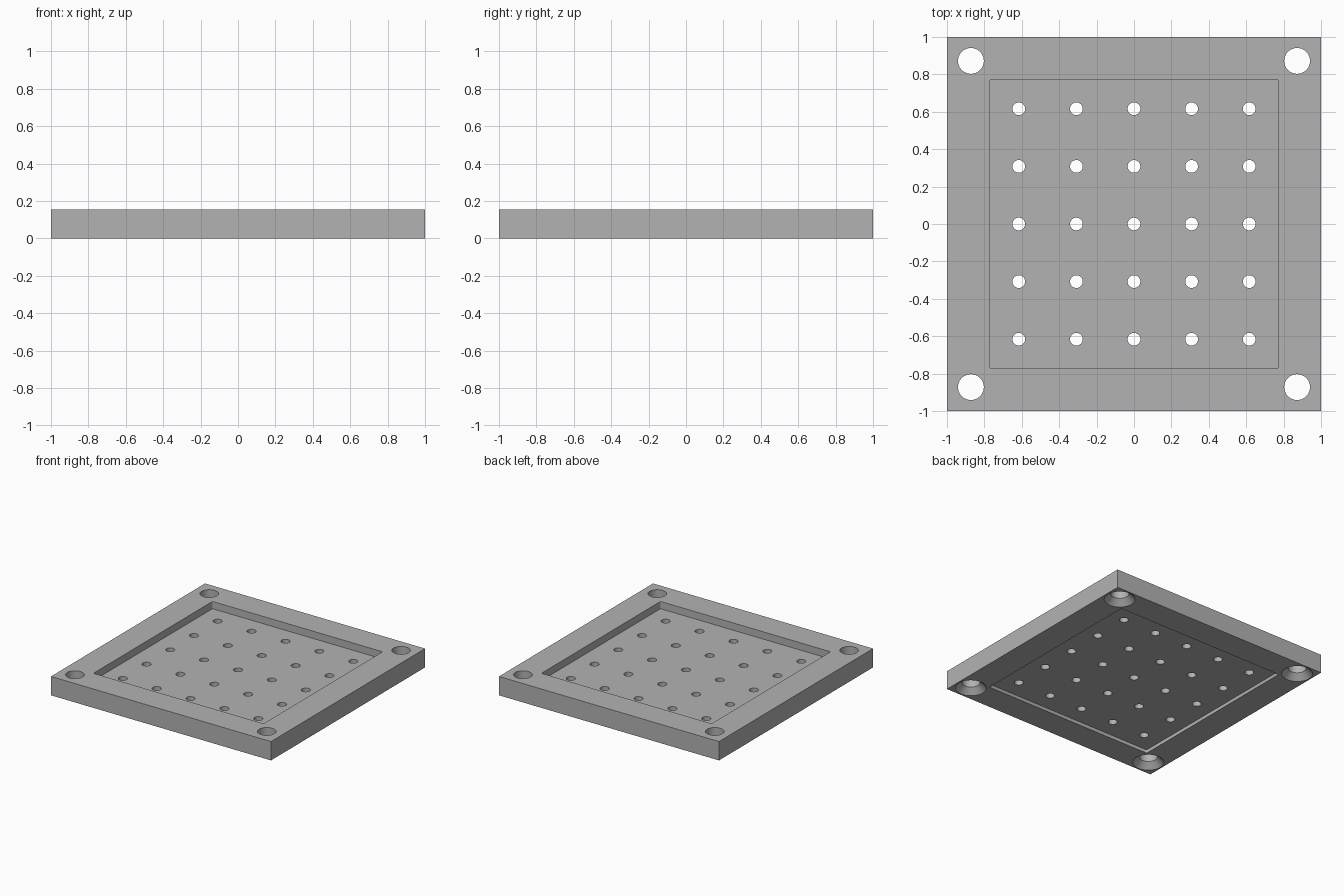
import bpy, bmesh, math
from mathutils import Matrix

cube = bpy.data.objects.get("Cube")
if cube:
    bpy.data.objects.remove(cube, do_unlink=True)

HEIGHT = 0.155
POCKET_FLOOR = HEIGHT - 0.06    # deep pocket in the top face
RECESS_TOP = 0.028              # shallow recess in the underside
POCKET_WIDTH = 1.546
PITCH = 0.308                   # spacing of the small holes
CORNER = 0.872                  # offset of the mounting holes

grey = bpy.data.materials.new("plain grey")
grey.use_nodes = True
grey.diffuse_color = (0.45, 0.45, 0.45, 1)
grey.node_tree.nodes["Principled BSDF"].inputs["Base Color"].default_value = (0.45, 0.45, 0.45, 1)


def finish(bm, name):
    mesh = bpy.data.meshes.new(name)
    bm.to_mesh(mesh)
    bm.free()
    mesh.materials.append(grey)
    obj = bpy.data.objects.new(name, mesh)
    bpy.context.collection.objects.link(obj)
    return obj


def block(name, width, z0, z1, corner_radius=0):
    """Square block, optionally with rounded vertical corners."""
    bm = bmesh.new()
    bmesh.ops.create_cube(bm, size=1, matrix=Matrix.Translation((0, 0, (z0 + z1) / 2))
                          @ Matrix.Diagonal((width, width, z1 - z0, 1)))
    if corner_radius:
        upright = [e for e in bm.edges if abs(e.verts[0].co.z - e.verts[1].co.z) > 0.01]
        bmesh.ops.bevel(bm, geom=upright, offset=corner_radius, segments=4,
                        profile=0.5, affect='EDGES')
    return finish(bm, name)


def cones(name, places, r0, r1, z0, z1, sides):
    """One round cutter of radius r0 (bottom) to r1 (top) at every place."""
    bm = bmesh.new()
    for x, y in places:
        bmesh.ops.create_cone(bm, cap_ends=True, segments=sides, radius1=r0, radius2=r1,
                              depth=z1 - z0, matrix=Matrix.Translation((x, y, (z0 + z1) / 2)))
    return finish(bm, name)


def cut(target, cutter):
    cutter.hide_render = True
    mod = target.modifiers.new(cutter.name, 'BOOLEAN')
    mod.operation = 'DIFFERENCE'
    mod.solver = 'EXACT'
    mod.object = cutter
    bpy.context.view_layer.objects.active = target
    bpy.ops.object.modifier_apply(modifier=mod.name)
    bpy.data.objects.remove(cutter, do_unlink=True)


# Base plate with the pocket above and the recess below
plate = block("perforated_plate", 2, 0, HEIGHT)
cut(plate, block("pocket_cutter", POCKET_WIDTH, POCKET_FLOOR, HEIGHT + 0.1, 0.01))
cut(plate, block("recess_cutter", POCKET_WIDTH, -0.1, RECESS_TOP, 0.01))

# Grid of small through holes
grid = [(i * PITCH, j * PITCH) for i in range(-2, 3) for j in range(-2, 3)]
cut(plate, cones("small_hole_cutter", grid, 0.034, 0.034, -0.1, HEIGHT + 0.1, 32))

# Mounting holes, countersunk from below
corners = [(sx * CORNER, sy * CORNER) for sx in (-1, 1) for sy in (-1, 1)]
cut(plate, cones("mounting_hole_cutter", corners, 0.069, 0.069, -0.1, HEIGHT + 0.1, 48))
cut(plate, cones("countersink_cutter", corners, 0.127, 0.047, -0.01, 0.07, 48))

# Smooth hole walls, sharp edges
bpy.ops.object.select_all(action='DESELECT')
plate.select_set(True)
bpy.context.view_layer.objects.active = plate
bpy.ops.object.shade_smooth_by_angle(angle=math.radians(30))
